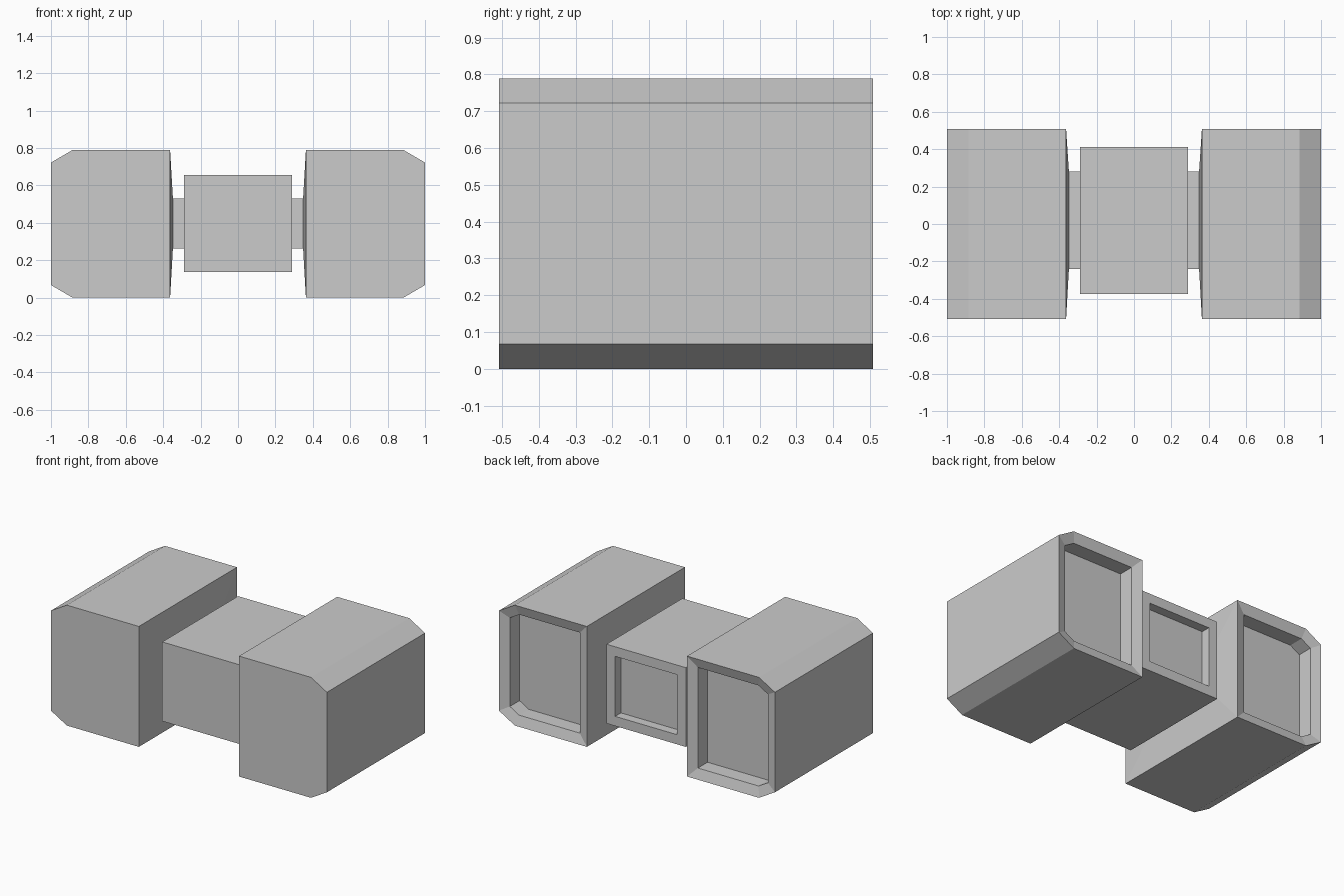
import bpy, bmesh
from mathutils import Vector

if "Cube" in bpy.data.objects:
    bpy.data.objects.remove(bpy.data.objects["Cube"])


def prism(profile, y0, y1):
    """Extrude an x-z outline from y0 to y1; returns bmesh."""
    bm = bmesh.new()
    face = bm.faces.new([bm.verts.new((x, y0, z)) for x, z in profile])
    ext = bmesh.ops.extrude_face_region(bm, geom=[face])["geom"]
    verts = [g for g in ext if isinstance(g, bmesh.types.BMVert)]
    bmesh.ops.translate(bm, verts=verts, vec=(0, y1 - y0, 0))
    # keep the starting cap so the solid is closed
    if not any(all(abs(v.co.y - y0) < 1e-5 for v in f.verts) for f in bm.faces):
        bm.faces.new([v for v in bm.verts if abs(v.co.y - y0) < 1e-5])
    bmesh.ops.recalc_face_normals(bm, faces=bm.faces[:])
    return bm


def facing(bm, direction):
    """Face whose normal best matches a direction."""
    bm.normal_update()
    return max(bm.faces, key=lambda f: f.normal.dot(Vector(direction)))


def recess(bm, border, slope, depth):
    """Rim and sunken panel in the back face."""
    face = facing(bm, (0, 1, 0))
    bmesh.ops.inset_individual(bm, faces=[face], thickness=border,
                               depth=-slope, use_even_offset=True)
    new = bmesh.ops.extrude_discrete_faces(bm, faces=[face])["faces"][0]
    bmesh.ops.translate(bm, verts=new.verts[:], vec=(0, -depth, 0))


def finish(bm, name):
    bmesh.ops.recalc_face_normals(bm, faces=bm.faces[:])
    mesh = bpy.data.meshes.new(name)
    bm.to_mesh(mesh)
    bm.free()
    obj = bpy.data.objects.new(name, mesh)
    bpy.context.collection.objects.link(obj)
    return obj


def rect(x0, x1, z0, z1):
    return [(x0, z0), (x1, z0), (x1, z1), (x0, z1)]


# Chamfered end block, mirrored to the other side
bm = prism([(0.363, 0), (0.885, 0), (1, 0.067), (1, 0.722),
            (0.885, 0.789), (0.363, 0.789)], -0.508, 0.508)
# Inner face tapers slightly towards the connecting bar
inner = facing(bm, (-1, 0, 0))
tip = bmesh.ops.extrude_discrete_faces(bm, faces=[inner])["faces"][0]
for v in tip.verts:
    v.co = (0.348, 0.28 if v.co.y > 0 else -0.24, 0.53 if v.co.z > 0.4 else 0.263)
recess(bm, 0.065, 0.02, 0.1)
blocks = finish(bm, "end_blocks")
mirror = blocks.modifiers.new("Mirror", 'MIRROR')
mirror.use_clip = False
mirror.use_mirror_merge = False

# Middle block with a sunken back panel
bm = prism(rect(-0.288, 0.288, 0.137, 0.656), -0.373, 0.412)
recess(bm, 0.063, 0.0, 0.06)
finish(bm, "middle_block")

# Short connecting stubs between the blocks
bm = prism(rect(0.288, 0.348, 0.263, 0.53), -0.24, 0.28)
stubs = finish(bm, "connecting_stubs")
mirror = stubs.modifiers.new("Mirror", 'MIRROR')
mirror.use_mirror_merge = False
